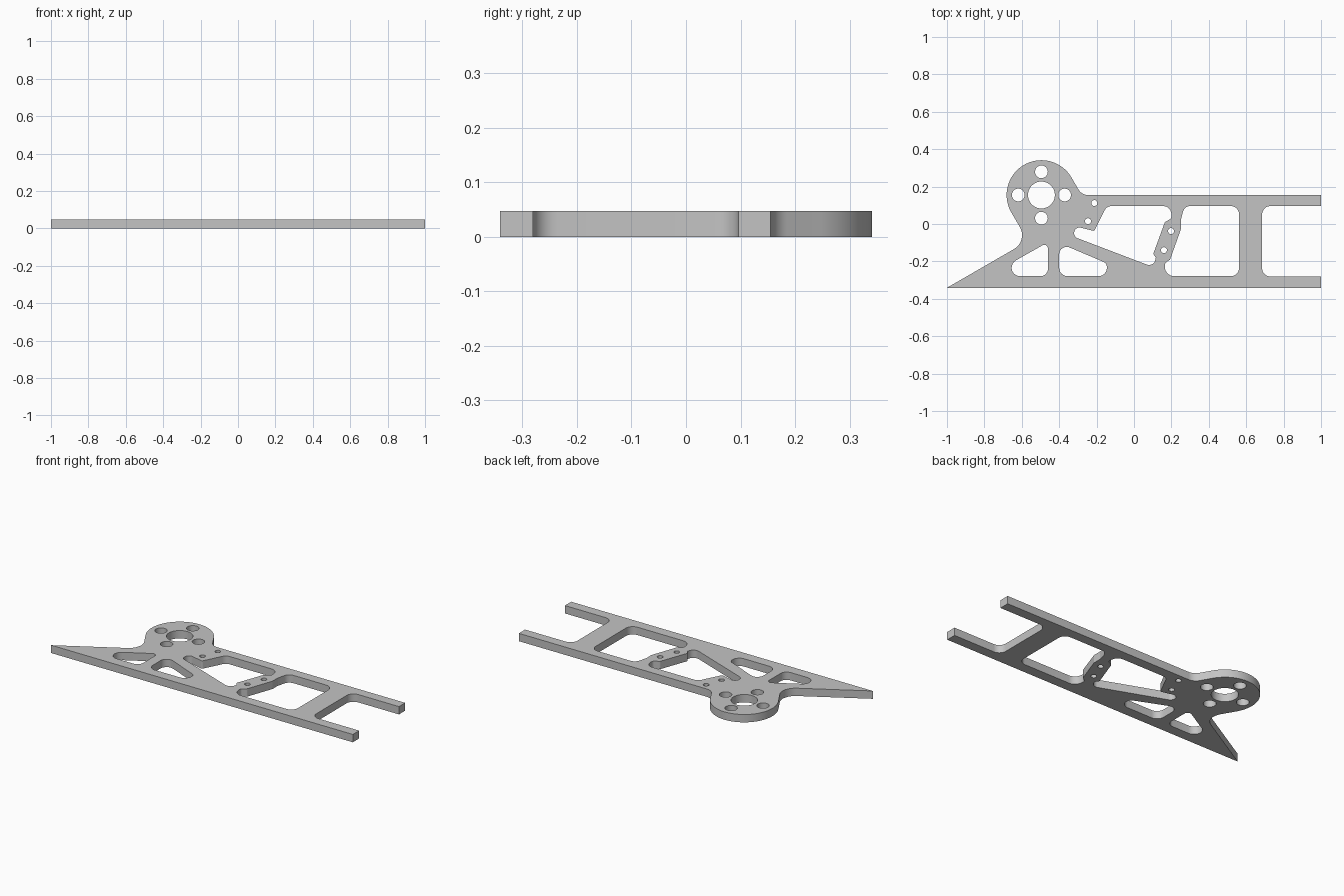
import bpy, bmesh, math
from mathutils import Vector

if "Cube" in bpy.data.objects:
    bpy.data.objects.remove(bpy.data.objects["Cube"])

THICK = 0.047
HUB = (-0.495, 0.155)


def arc(c, r, a0, a1, n):
    """Points on an arc, as unrounded corners (x, y, 0)."""
    return [(c[0] + r * math.cos(math.radians(a0 + (a1 - a0) * i / n)),
             c[1] + r * math.sin(math.radians(a0 + (a1 - a0) * i / n)), 0)
            for i in range(n + 1)]


def fillet(corners, n=10):
    """Round each (x, y, radius) corner of a closed polygon."""
    out = []
    for i, (x, y, r) in enumerate(corners):
        p = Vector((x, y))
        if r == 0:
            out.append(p)
            continue
        a = (Vector(corners[i - 1][:2]) - p).normalized()
        b = (Vector(corners[(i + 1) % len(corners)][:2]) - p).normalized()
        half = a.angle(b) / 2
        c = p + (a + b).normalized() * r / math.sin(half)
        t = r / math.tan(half)
        v0, v1 = p + a * t - c, p + b * t - c
        sweep = math.pi - 2 * half
        for k in range(n + 1):
            f = k / n
            out.append(c + (v0 * math.sin((1 - f) * sweep) + v1 * math.sin(f * sweep)) / math.sin(sweep))
    return out


# Outer outline: pointed tail, two rails, round hub
outline = [(-1, -0.341, 0), (1, -0.341, 0), (1, -0.281, 0), (0.685, -0.281, 0.045),
           (0.685, 0.096, 0.045), (1, 0.096, 0), (1, 0.155, 0), (-0.28, 0.155, 0.06)]
outline += arc(HUB, 0.186, 30, 210, 48) + [(-0.567, -0.091, 0.085)]

# Lightening windows
tail_window = [(-0.779, -0.279, 0.045), (-0.46, -0.279, 0.04), (-0.46, -0.097, 0.02)]
lower_window = [(-0.40, -0.279, 0.045), (-0.145, -0.279, 0.045),
                (-0.145, -0.21, 0.03), (-0.40, -0.102, 0.04)]
middle_window = [(-0.145, 0.096, 0.04), (-0.213, -0.038, 0.01), (-0.32, -0.011, 0.028),
                 (-0.32, -0.069, 0.028), (0.105, -0.231, 0.035), (0.117, -0.18, 0),
                 (0.103, -0.16, 0), (0.165, 0.01, 0.01), (0.20, 0.03, 0.015), (0.20, 0.096, 0.045)]
right_window = [(0.27, 0.096, 0.04), (0.25, 0.02, 0.01), (0.25, -0.03, 0.01),
                (0.193, -0.19, 0.01), (0.165, -0.21, 0.015), (0.165, -0.279, 0.05),
                (0.562, -0.279, 0.045), (0.562, 0.096, 0.045)]
loops = [fillet(s) for s in (outline, tail_window, lower_window, middle_window, right_window)]

# Round holes: hub bore, four bolt holes, four small pin holes
holes = [(*HUB, 0.072)]
for k in range(4):
    a = k * math.pi / 2
    holes.append((HUB[0] + 0.124 * math.cos(a), HUB[1] + 0.124 * math.sin(a), 0.034))
holes += [(x, y, 0.016) for x, y in ((-0.212, 0.112), (-0.246, 0.015), (0.198, -0.038), (0.16, -0.14))]
for x, y, r in holes:
    loops.append([Vector(p[:2]) for p in arc((x, y), r, 0, 360, 40)[:-1]])

# Filled, extruded plate
curve = bpy.data.curves.new("frame_plate", 'CURVE')
curve.dimensions = '2D'
curve.fill_mode = 'BOTH'
curve.extrude = THICK / 2
for pts in loops:
    s = curve.splines.new('POLY')
    s.points.add(len(pts) - 1)
    for sp, p in zip(s.points, pts):
        sp.co = (p.x, p.y, 0, 1)
    s.use_cyclic_u = True
plate = bpy.data.objects.new("frame_plate", curve)
bpy.context.collection.objects.link(plate)
bpy.context.view_layer.objects.active = plate
plate.select_set(True)
bpy.ops.object.convert(target='MESH')
plate = bpy.context.view_layer.objects.active

bm = bmesh.new()
bm.from_mesh(plate.data)
bmesh.ops.remove_doubles(bm, verts=bm.verts, dist=1e-5)
bmesh.ops.recalc_face_normals(bm, faces=bm.faces)
bmesh.ops.translate(bm, verts=bm.verts, vec=(0, 0, THICK / 2))
bm.to_mesh(plate.data)
bm.free()

# Plain grey metal
grey = bpy.data.materials.new("light_grey")
grey.diffuse_color = (0.55, 0.55, 0.55, 1)
grey.use_nodes = True
grey.node_tree.nodes["Principled BSDF"].inputs["Base Color"].default_value = grey.diffuse_color
plate.data.materials.clear()
plate.data.materials.append(grey)
bpy.ops.object.shade_smooth_by_angle(angle=math.radians(30))
